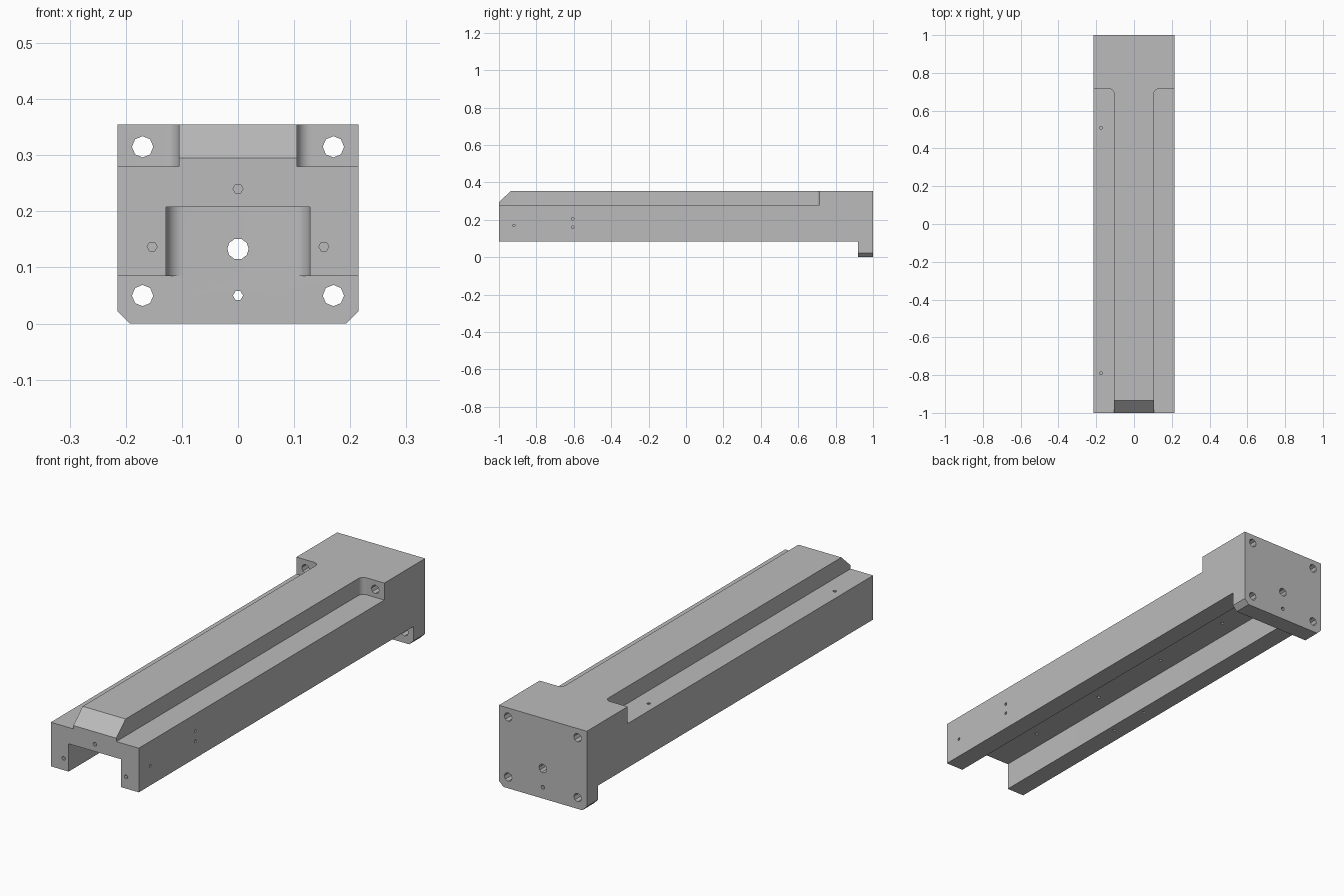
import bpy, bmesh, math
from mathutils import Vector

default = bpy.data.objects.get("Cube")
if default:
    bpy.data.objects.remove(default, do_unlink=True)

HALF = 0.215
ORDER = {"X": (2, 0, 1), "Y": (0, 2, 1), "Z": (0, 1, 2)}

steel = bpy.data.materials.new("plain_grey")
steel.use_nodes = True
GREY = (0.5, 0.5, 0.5, 1)
steel.diffuse_color = GREY
steel.node_tree.nodes["Principled BSDF"].inputs["Base Color"].default_value = GREY


def prism(name, outline, axis, lo, hi):
    """Extrude a flat outline along an axis from lo to hi."""
    bm = bmesh.new()
    rings = []
    for d in (lo, hi):
        ring = []
        for a, b in outline:
            p = (a, b, d)
            ring.append(bm.verts.new([p[i] for i in ORDER[axis]]))
        rings.append(ring)
    for ring in rings:
        bm.faces.new(ring)
    n = len(outline)
    for i in range(n):
        j = (i + 1) % n
        bm.faces.new((rings[0][i], rings[0][j], rings[1][j], rings[1][i]))
    bmesh.ops.recalc_face_normals(bm, faces=bm.faces)
    mesh = bpy.data.meshes.new(name)
    bm.to_mesh(mesh)
    bm.free()
    mesh.materials.append(steel)
    obj = bpy.data.objects.new(name, mesh)
    bpy.context.collection.objects.link(obj)
    return obj


def circle(a, b, r, sides):
    return [(a + r * math.cos(math.tau * i / sides),
             b + r * math.sin(math.tau * i / sides)) for i in range(sides)]


def fillet(cx, cy, r, start, steps=8):
    return [(cx + r * math.cos(math.radians(start + 90 * i / steps)),
             cy + r * math.sin(math.radians(start + 90 * i / steps)))
            for i in range(steps + 1)]


def cut(cutter):
    mod = body.modifiers.new("cut", "BOOLEAN")
    mod.operation = "DIFFERENCE"
    mod.solver = "EXACT"
    mod.object = cutter
    cutter.hide_render = True
    bpy.context.view_layer.objects.active = body
    bpy.ops.object.modifier_apply(modifier=mod.name)
    bpy.data.objects.remove(cutter, do_unlink=True)


def hole(axis, a, b, r, lo, hi, sides=8):
    cut(prism("hole_cutter", circle(a, b, r, sides), axis, lo, hi))


# Beam with sloped nose and hanging end flange, as a side profile
body = prism("beam_body", [(-1, 0.085), (-1, 0.295), (-0.935, 0.355), (1, 0.355),
                           (1, 0), (0.92, 0), (0.92, 0.085)], "X", -HALF, HALF)

# Underside channel with rounded inner corners
w, r, end = 0.128, 0.031, 0.92
cut(prism("channel_cutter", [(-w, -1.1), (w, -1.1)]
          + fillet(w - r, end - r, r, 0) + fillet(-w + r, end - r, r, 90),
          "Z", 0.05, 0.208))

# Side ledges beside the raised rib, and flange corner chamfers
for s in (1, -1):
    rib, r, end = 0.105, 0.025, 0.715
    ledge = [(0.3, -1.1), (0.3, end)] + fillet(rib + r, end - r, r, 90) + [(rib, -1.1)]
    cut(prism("ledge_cutter", [(s * x, y) for x, y in ledge], "Z", 0.28, 0.5))
    chamfer = [(HALF - 0.042, -0.02), (HALF + 0.02, -0.02), (HALF + 0.02, 0.042)]
    cut(prism("chamfer_cutter", [(s * x, z) for x, z in chamfer], "Y", 0.8, 1.1))

# Flange bolt holes, bore and pin hole
for x in (-0.17, 0.17):
    hole("Y", x, 0.315, 0.019, 0.6, 1.1)
    hole("Y", x, 0.05, 0.019, 0.85, 1.1)
hole("Y", 0, 0.133, 0.019, 0.85, 1.1, 10)
hole("Y", 0, 0.05, 0.009, 0.85, 1.1, 6)

# Blind holes in the front face
for x, z in ((0, 0.24), (-0.153, 0.137), (0.153, 0.137)):
    hole("Y", x, z, 0.009, -1.1, -0.95, 6)

# Blind holes in one side
for y, z in ((-0.92, 0.17), (-0.605, 0.16), (-0.605, 0.205)):
    hole("X", y, z, 0.007, 0.175, 0.3, 6)

# Blind holes in one ledge
for y in (-0.79, 0.51):
    hole("Z", -0.175, y, 0.008, 0.23, 0.4, 6)

# Blind holes in the channel ceiling and one leg
for i in range(4):
    hole("Z", -0.056, -0.72 + 0.415 * i, 0.008, 0.15, 0.25, 6)
for y in (-0.83, -0.77, -0.3, -0.24):
    hole("Z", 0.026, y, 0.008, 0.15, 0.25, 6)
for y in (-0.12, -0.316):
    hole("Z", -0.155, y, 0.007, 0.05, 0.12, 6)

bpy.ops.object.select_all(action="DESELECT")
body.select_set(True)
bpy.context.view_layer.objects.active = body
bpy.ops.object.shade_smooth_by_angle(angle=math.radians(30))
